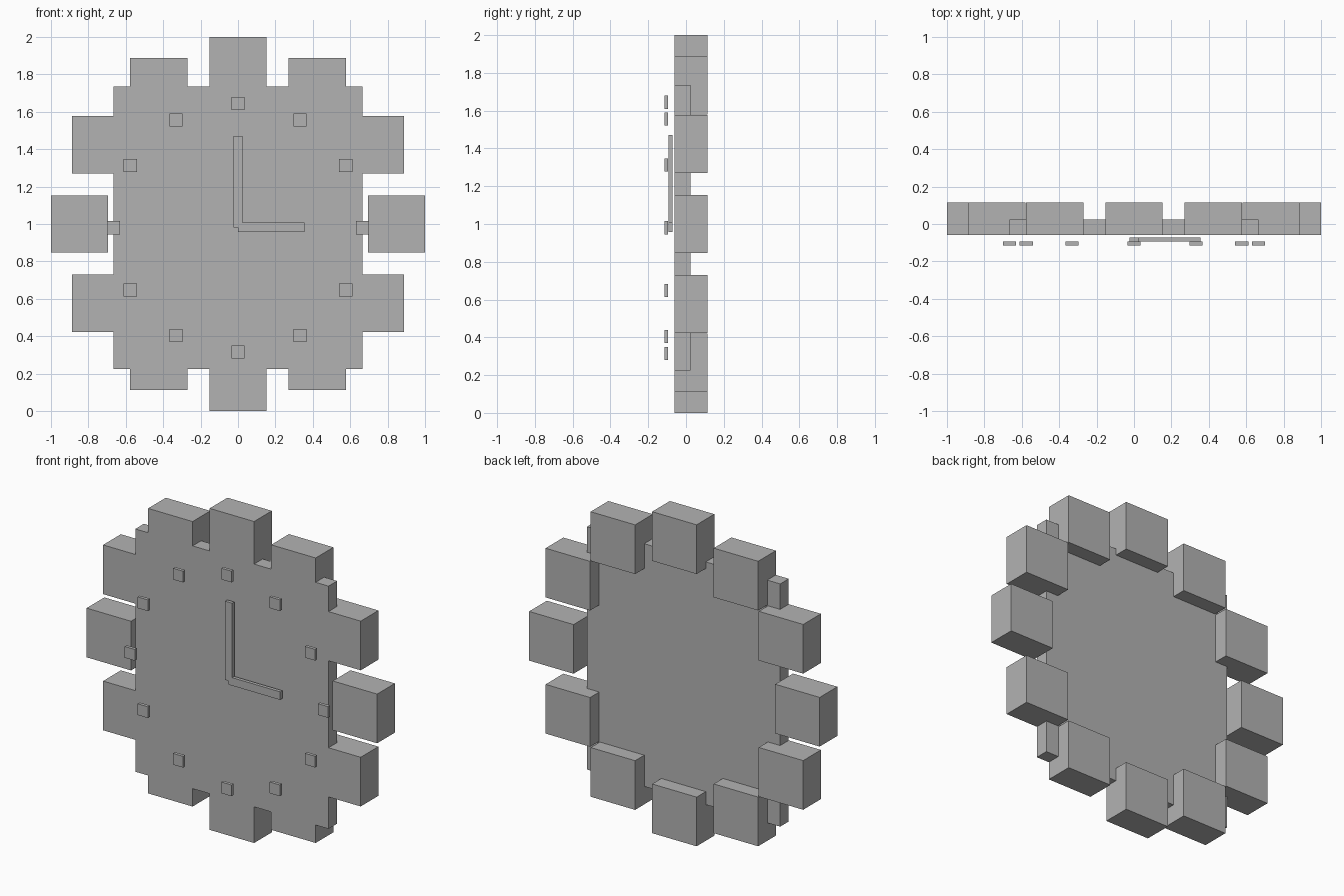
import bpy, bmesh, math

if "Cube" in bpy.data.objects:
    bpy.data.objects.remove(bpy.data.objects["Cube"])

CLOCK_Z = 1.0    # centre of the ring of blocks
FACE_Z = 0.98    # centre of the plate, markers and hands

grey = bpy.data.materials.new("plain grey")
grey.diffuse_color = (0.45, 0.45, 0.45, 1)
grey.use_nodes = True
grey.node_tree.nodes["Principled BSDF"].inputs["Base Color"].default_value = grey.diffuse_color


def box(name, x, y, z):
    """Box from (min, max) ranges along each axis."""
    bm = bmesh.new()
    bmesh.ops.create_cube(bm, size=1)
    for v in bm.verts:
        for i, (lo, hi) in enumerate((x, y, z)):
            v.co[i] = lo if v.co[i] < 0 else hi
    mesh = bpy.data.meshes.new(name)
    bm.to_mesh(mesh)
    bm.free()
    mesh.materials.append(grey)
    obj = bpy.data.objects.new(name, mesh)
    bpy.context.collection.objects.link(obj)
    return obj


def around(c, size):
    return (c - size / 2, c + size / 2)


# Rectangular face plate
box("face_plate", (-0.665, 0.665), (-0.06, 0.024), around(FACE_Z, 1.51))

# Twelve rim blocks and twelve hour markers, all kept upright
for hour in range(1, 13):
    a = math.radians(30 * hour)
    s, c = math.sin(a), math.cos(a)
    box(f"rim_block_{hour}", around(0.847 * s, 0.306), (-0.06, 0.114),
        around(CLOCK_Z + 0.847 * c, 0.306))
    box(f"hour_marker_{hour}", around(0.665 * s, 0.07), (-0.114, -0.094),
        around(FACE_Z + 0.665 * c, 0.07))

# Hands: long one points up, short one points right
box("minute_hand", (-0.025, 0.025), (-0.093, -0.072), (FACE_Z, 1.47))
box("hour_hand", (0, 0.355), (-0.093, -0.072), around(FACE_Z + 0.002, 0.05))
